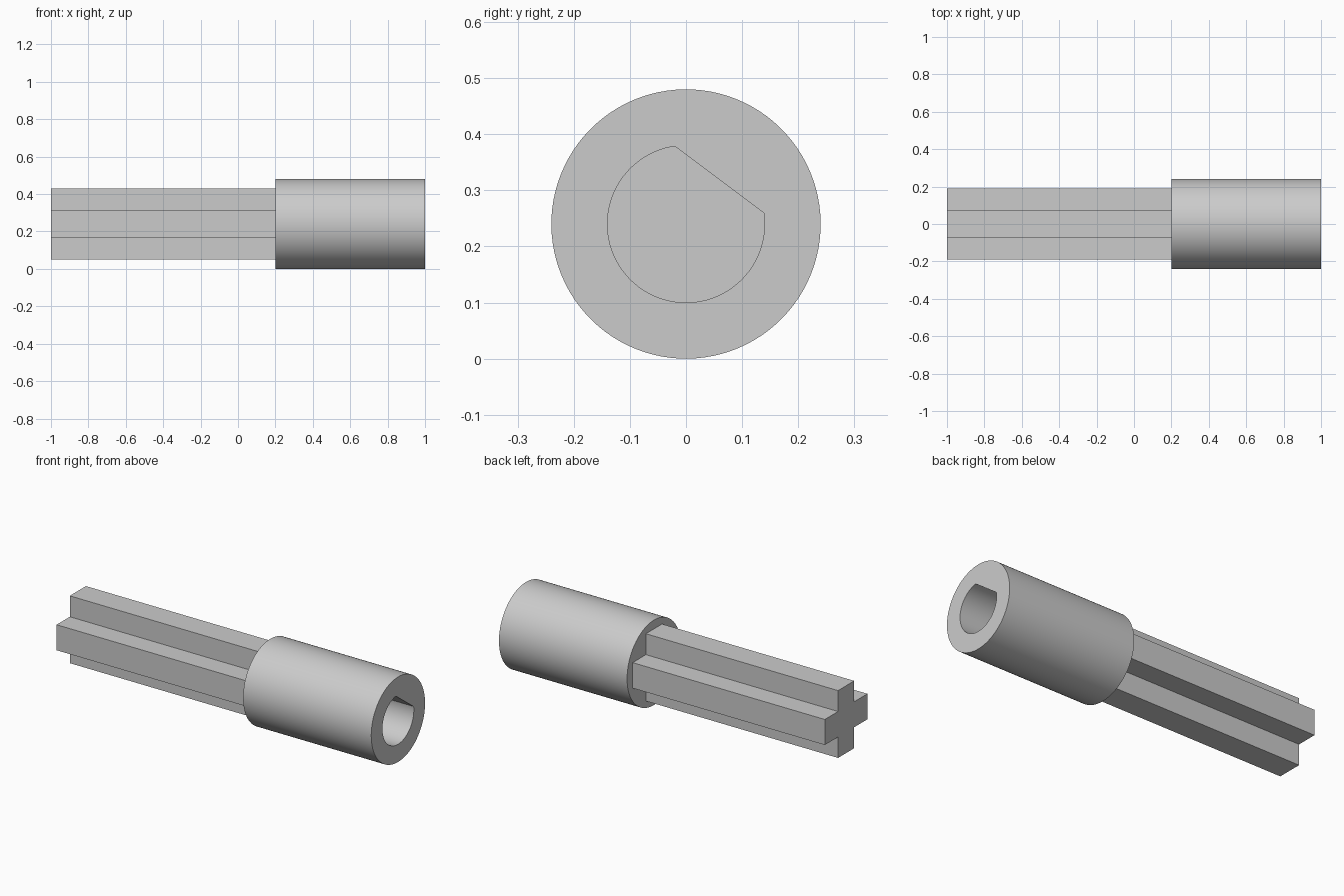
import bpy, bmesh
from math import cos, sin, pi, radians

cube = bpy.data.objects.get("Cube")
if cube:
    bpy.data.objects.remove(cube, do_unlink=True)

AXIS_Z = 0.24          # height of the common axis
SEGMENTS = 96
FLAT_DIR = radians(53.13)   # direction the flat of the bore faces
JOINT, TIP, MOUTH, FLOOR = 0.2, -1.0, 1.0, 0.3

grey = bpy.data.materials.new("light grey")
grey.use_nodes = True
colour = (0.6, 0.6, 0.6, 1)
grey.diffuse_color = colour
grey.node_tree.nodes["Principled BSDF"].inputs["Base Color"].default_value = colour


def loop(bm, profile, x):
    """Ring of vertices from a (y, z) profile placed at x."""
    return [bm.verts.new((x, y, z + AXIS_Z)) for y, z in profile]


def loft(name, sections):
    """Join successive (profile, x) sections with quads and cap both ends."""
    bm = bmesh.new()
    rings = [loop(bm, profile, x) for profile, x in sections]
    for a, b in zip(rings, rings[1:]):
        n = len(a)
        for i in range(n):
            j = (i + 1) % n
            bm.faces.new((a[i], a[j], b[j], b[i]))
    bm.faces.new(rings[0])
    bm.faces.new(rings[-1])
    bmesh.ops.recalc_face_normals(bm, faces=bm.faces)
    mesh = bpy.data.meshes.new(name)
    bm.to_mesh(mesh)
    bm.free()
    mesh.materials.append(grey)
    obj = bpy.data.objects.new(name, mesh)
    bpy.context.collection.objects.link(obj)
    return obj


def round_profile(radius, flat=None):
    """Circle, optionally cut by a flat at the given distance."""
    points = []
    for i in range(SEGMENTS):
        a = 2 * pi * i / SEGMENTS
        r = radius
        if flat and cos(a) > 0.01:
            r = min(r, flat / cos(a))
        points.append((r * cos(a + FLAT_DIR), r * sin(a + FLAT_DIR)))
    return points


# Round socket with a blind D-shaped bore
outer = round_profile(0.24)
bore = round_profile(0.14, 0.14 * cos(pi / 4))
socket = loft("socket", [(outer, JOINT), (outer, MOUTH), (bore, MOUTH), (bore, FLOOR)])
bpy.ops.object.select_all(action="DESELECT")
socket.select_set(True)
bpy.context.view_layer.objects.active = socket
bpy.ops.object.shade_smooth_by_angle(angle=radians(30))

# Cross-shaped axle: one corner of the cross turned through four quarters
ARM, HALF = 0.19, 0.072
cross = []
y_z = [(ARM, -HALF), (ARM, HALF), (HALF, HALF)]
for quarter in range(4):
    cross += y_z
    y_z = [(-z, y) for y, z in y_z]
loft("cross_axle", [(cross, TIP), (cross, JOINT + 0.02)])
